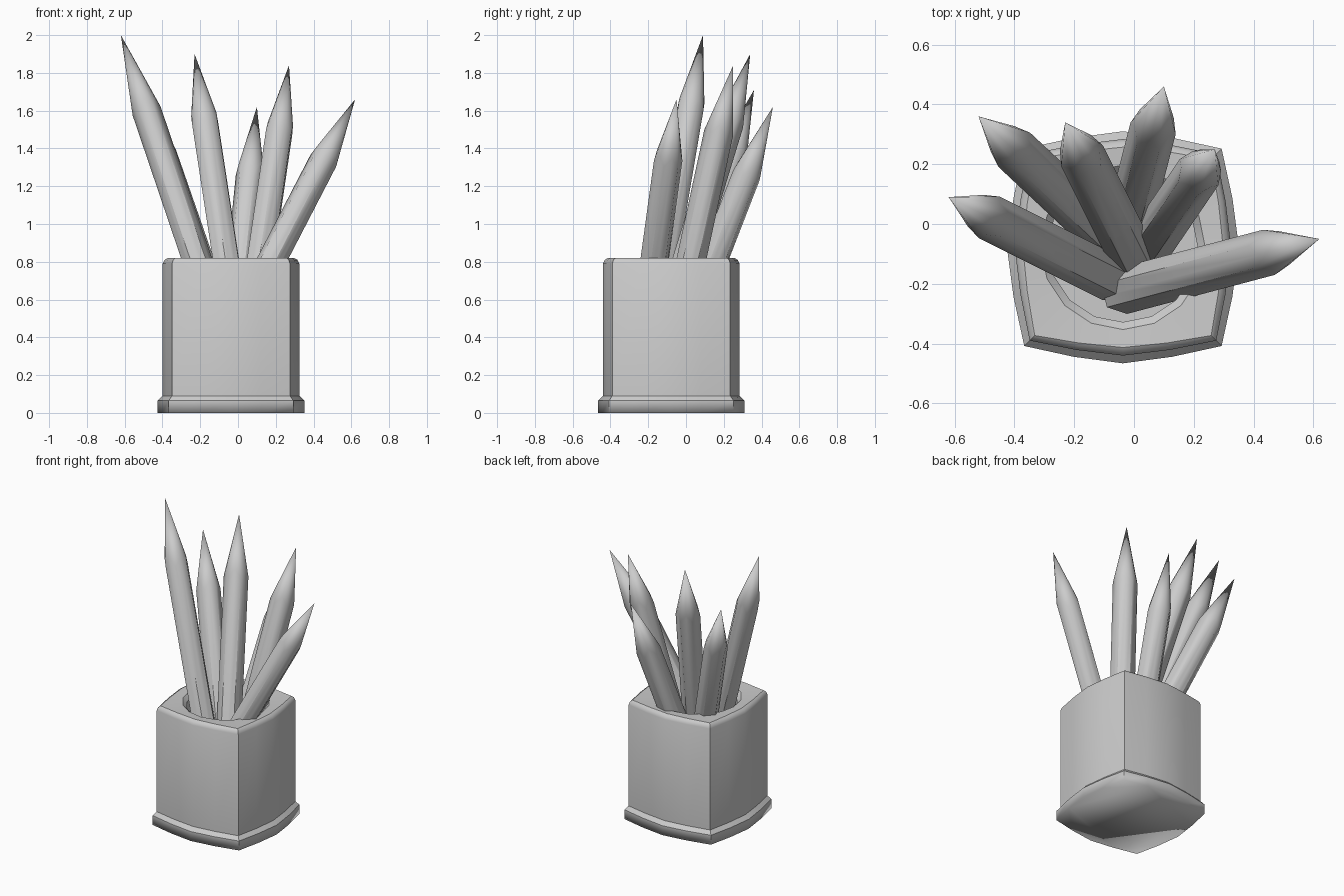
import bpy, bmesh, math
from mathutils import Vector, Matrix

if "Cube" in bpy.data.objects:
    bpy.data.objects.remove(bpy.data.objects["Cube"])

grey = bpy.data.materials.new("plain_grey")
colour = (0.6, 0.6, 0.6, 1)
grey.use_nodes = True
grey.diffuse_color = colour
grey.node_tree.nodes["Principled BSDF"].inputs["Base Color"].default_value = colour


def finish(bm, name, is_sharp):
    bmesh.ops.recalc_face_normals(bm, faces=bm.faces)
    for face in bm.faces:
        face.smooth = True
    for edge in bm.edges:
        edge.smooth = not is_sharp(edge)
    mesh = bpy.data.meshes.new(name)
    bm.to_mesh(mesh)
    bm.free()
    mesh.materials.append(grey)
    obj = bpy.data.objects.new(name, mesh)
    bpy.context.collection.objects.link(obj)
    return obj


def loft(bm, rings):
    loops = [[bm.verts.new(p) for p in ring] for ring in rings]
    for a, b in zip(loops, loops[1:]):
        for i in range(len(a)):
            j = (i + 1) % len(a)
            bm.faces.new((a[i], a[j], b[j], b[i]))
    return loops


# Cup: a square with bulging sides, lofted from the foot to the floor of the hole
def bulged_square(corner, middle, z):
    pts = []
    for side in range(4):
        turn = Matrix.Rotation(side * math.pi / 2, 3, "Z")
        for t in (-1, -0.5, 0, 0.5):
            reach = corner + (middle - corner) * (1 - abs(t) ** 1.4)
            pts.append(turn @ Vector((reach, t * corner, z)))
    return pts


def circle(radius, z):
    angles = [(i - 2) * math.tau / 16 for i in range(16)]
    return [Vector((radius * math.cos(a), radius * math.sin(a), z)) for a in angles]


bm = bmesh.new()
loops = loft(bm, [
    bulged_square(0.33, 0.388, 0),
    bulged_square(0.33, 0.388, 0.065),
    bulged_square(0.312, 0.362, 0.09),
    bulged_square(0.312, 0.362, 0.79),
    bulged_square(0.306, 0.352, 0.81),
    bulged_square(0.295, 0.335, 0.82),
    circle(0.275, 0.815),
    circle(0.25, 0.79),
    circle(0.25, 0.15),
])
bm.faces.new(loops[0])
bm.faces.new(loops[-1])
foot = set(loops[0])
cup = finish(bm, "cup", lambda e: e.calc_face_angle(0) > math.radians(35)
             and not foot.issuperset(e.verts))
cup.location = (-0.037, -0.078, 0)


# Pencils: hexagonal shafts with a scalloped, conical point
def pencil(name, tip, mouth, point_length, roll, radius=0.078):
    tip, mouth = Vector(tip), Vector(mouth)
    axis = (tip - mouth).normalized()
    end = tip - axis * ((tip.z - 0.38) / axis.z)
    length = (tip - end).length
    low, shoulder = [], []
    for i in range(12):
        shrink = math.cos(math.pi / 6) if i % 2 else 1
        a = math.radians(roll) + i * math.tau / 12
        x, y = radius * shrink * math.cos(a), radius * shrink * math.sin(a)
        low.append(Vector((x, y, 0)))
        shoulder.append(Vector((x, y, length - point_length * shrink)))
    bm = bmesh.new()
    base, top = loft(bm, [low, shoulder])
    bm.faces.new(base)
    apex = bm.verts.new((0, 0, length))
    for i in range(12):
        bm.faces.new((top[i], top[(i + 1) % 12], apex))
    corners = [{base[i], top[i]} for i in range(0, 12, 2)]
    rim = set(base)
    obj = finish(bm, name, lambda e: set(e.verts) in corners or rim.issuperset(e.verts))
    obj.matrix_world = Matrix.Translation(end) @ axis.to_track_quat("Z", "Y").to_matrix().to_4x4()


pencil("pencil_far_right", (-0.62, 0.09, 2.0), (-0.22, -0.11, 0.82), 0.43, 0)
pencil("pencil_back_right", (-0.52, 0.36, 1.71), (-0.21, 0.07, 0.82), 0.38, 0)
pencil("pencil_middle_right", (-0.23, 0.34, 1.9), (-0.065, 0.01, 0.82), 0.39, 0)
pencil("pencil_back_middle", (0.1, 0.46, 1.62), (0.02, 0.15, 0.82), 0.39, 0)
pencil("pencil_middle_left", (0.27, 0.25, 1.84), (0.12, 0.03, 0.82), 0.37, 0)
pencil("pencil_far_left", (0.62, -0.05, 1.66), (0.185, -0.165, 0.82), 0.37, 0)
